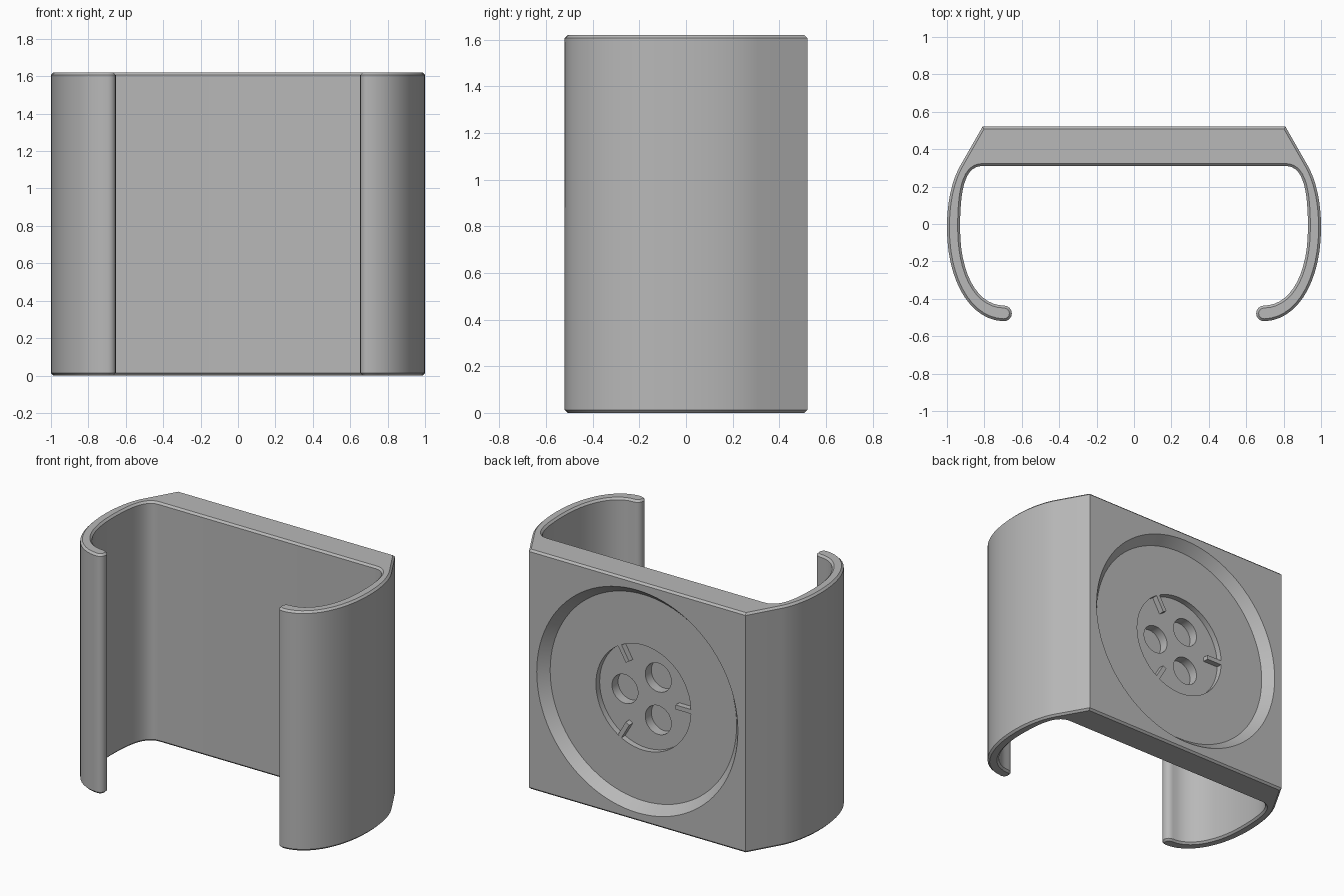
import bpy, bmesh, math
from mathutils import Vector
from mathutils.geometry import interpolate_bezier

if "Cube" in bpy.data.objects:
    bpy.data.objects.remove(bpy.data.objects["Cube"])

HEIGHT, BACK, MID = 1.62, 0.52, 0.81
FLOOR = BACK - 0.065        # floor of the wide dish
SOCKET = FLOOR - 0.04       # floor of the round socket

grey = bpy.data.materials.new("plain grey")
grey.use_nodes = True
grey.diffuse_color = (0.48, 0.48, 0.48, 1)
grey.node_tree.nodes["Principled BSDF"].inputs["Base Color"].default_value = grey.diffuse_color


def bezier(a, b, c, d, n=14):
    return [p.to_2d() for p in interpolate_bezier(*(Vector((*q, 0)) for q in (a, b, c, d)), n)]


# Half of the clip outline, from the back corner round the arm to the inner wall
half = [Vector((0.81, BACK))]
half += bezier((0.93, 0.31), (0.98, 0.22), (1, 0.1), (1, -0.02))
half += bezier((1, -0.02), (1, -0.3), (0.88, -0.515), (0.695, -0.52))[1:]
half += [Vector((0.695 - 0.042 * math.sin(t), -0.478 - 0.042 * math.cos(t)))
         for t in (math.pi * i / 8 for i in range(1, 8))]
half += bezier((0.695, -0.436), (0.83, -0.436), (0.93, -0.28), (0.93, -0.02))
half += bezier((0.93, -0.02), (0.93, 0.2), (0.9, 0.31), (0.81, 0.31))[1:]
outline = half + [Vector((-p.x, p.y)) for p in reversed(half)]

# Clip body: extruded outline with chamfered rims
bm = bmesh.new()
base = bm.faces.new([bm.verts.new((p.x, p.y, 0)) for p in outline])
top = bmesh.ops.extrude_face_region(bm, geom=[base], use_keep_orig=True)
bmesh.ops.translate(bm, vec=(0, 0, HEIGHT),
                    verts=[g for g in top["geom"] if isinstance(g, bmesh.types.BMVert)])
bmesh.ops.recalc_face_normals(bm, faces=bm.faces)
rims = [e for e in bm.edges if abs(e.verts[0].co.z - e.verts[1].co.z) < 0.001]
bmesh.ops.bevel(bm, geom=rims, offset=0.013, segments=1, affect='EDGES', clamp_overlap=False)
mesh = bpy.data.meshes.new("clip_body")
bm.to_mesh(mesh)
bm.free()
body = bpy.data.objects.new("clip_body", mesh)
bpy.context.collection.objects.link(body)
mesh.materials.append(grey)


def cut(x, z, y_floor, y_open, r_floor, r_open, sides):
    """Cut a round pocket into the back of the body."""
    bpy.ops.mesh.primitive_cone_add(vertices=sides, radius1=r_floor, radius2=r_open,
                                    depth=y_open - y_floor,
                                    location=(x, (y_floor + y_open) / 2, z),
                                    rotation=(-math.pi / 2, 0, 0))
    cutter = bpy.context.object
    cutter.hide_render = True
    cutter.data.materials.append(grey)
    mod = body.modifiers.new("pocket", 'BOOLEAN')
    mod.operation, mod.solver, mod.object = 'DIFFERENCE', 'EXACT', cutter
    bpy.context.view_layer.objects.active = body
    bpy.ops.object.modifier_apply(modifier=mod.name)
    bpy.data.objects.remove(cutter)


# Tapered dish, round socket and three screw holes
cut(0, MID, FLOOR, BACK + 0.026, 0.697, 0.774, 96)
cut(0, MID, SOCKET, FLOOR + 0.03, 0.355, 0.355, 64)
for i in range(3):
    a = math.tau * i / 3
    cut(0.166 * math.cos(a), MID + 0.166 * math.sin(a),
        SOCKET - 0.065, SOCKET + 0.02, 0.097, 0.097, 40)

bpy.ops.object.select_all(action='DESELECT')
body.select_set(True)
bpy.context.view_layer.objects.active = body
bpy.ops.object.shade_smooth_by_angle(angle=math.radians(25))

# Three small ribs reaching in from the socket wall
for i in range(3):
    a = math.pi + math.tau * i / 3
    bpy.ops.mesh.primitive_cube_add(size=1, rotation=(0, -a, 0),
                                    location=(0.3 * math.cos(a), (SOCKET + FLOOR) / 2 - 0.005,
                                              MID + 0.3 * math.sin(a)))
    rib = bpy.context.object
    rib.name = f"socket_rib_{i + 1}"
    rib.scale = (0.12, FLOOR - SOCKET + 0.008, 0.03)
    rib.data.materials.append(grey)
